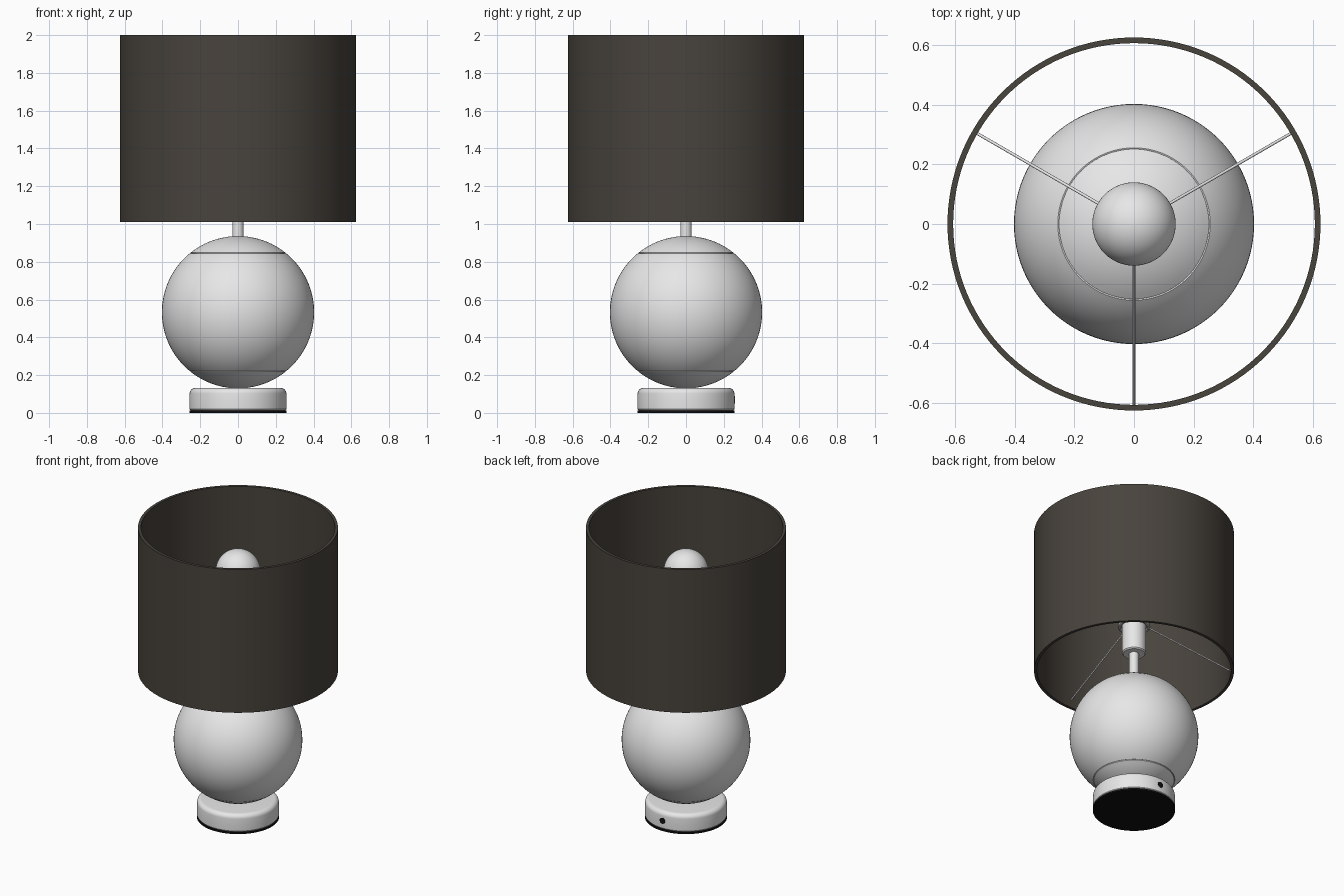
import bpy
import math
from mathutils import Vector

if "Cube" in bpy.data.objects:
    bpy.data.objects.remove(bpy.data.objects["Cube"])


def material(name, r, g, b):
    m = bpy.data.materials.new(name)
    m.use_nodes = True
    m.diffuse_color = (r, g, b, 1)
    m.node_tree.nodes["Principled BSDF"].inputs["Base Color"].default_value = (r, g, b, 1)
    return m


white = material("white", 0.8, 0.8, 0.8)
fabric = material("dark fabric", 0.065, 0.056, 0.046)
black = material("black", 0.005, 0.005, 0.005)


def smooth(ob, angle=30):
    bpy.ops.object.select_all(action="DESELECT")
    ob.select_set(True)
    bpy.context.view_layer.objects.active = ob
    bpy.ops.object.shade_smooth_by_angle(angle=math.radians(angle))


def finish(ob, name, mat):
    ob.name = name
    ob.data.materials.append(mat)
    smooth(ob)
    return ob


def lathe(name, profile, mat, steps=96, closed=False):
    """Revolve (radius, z) points, listed bottom to top on the outside."""
    n = len(profile)
    verts, faces = [], []
    for i in range(steps):
        a = 2 * math.pi * i / steps
        verts += [(r * math.cos(a), r * math.sin(a), z) for r, z in profile]
    for i in range(steps):
        k = (i + 1) % steps
        for j in range(n if closed else n - 1):
            q = (j + 1) % n
            faces.append((i * n + j, k * n + j, k * n + q, i * n + q))
    if not closed:
        faces.append([i * n for i in reversed(range(steps))])
        faces.append([i * n + n - 1 for i in range(steps)])
    mesh = bpy.data.meshes.new(name)
    mesh.from_pydata(verts, [], faces)
    ob = bpy.data.objects.new(name, mesh)
    bpy.context.collection.objects.link(ob)
    return finish(ob, name, mat)


def rod(name, start, end, radius, mat, sides=12):
    a, b = Vector(start), Vector(end)
    d = b - a
    bpy.ops.mesh.primitive_cylinder_add(vertices=sides, radius=radius, depth=d.length,
                                        location=(a + b) / 2,
                                        rotation=d.to_track_quat("Z", "Y").to_euler())
    return finish(bpy.context.object, name, mat)


def arc(radius, cx, cz, start, end, steps):
    angles = [math.radians(start + (end - start) * i / steps) for i in range(steps + 1)]
    return [(cx + radius * math.cos(t), cz + radius * math.sin(t)) for t in angles]


# Foot: black pad, rounded base and cable hole at the back
lathe("base_pad", [(0.258, 0), (0.258, 0.012)], black)
lathe("base", [(0.25, 0.011), (0.257, 0.02), (0.258, 0.06)]
      + arc(0.03, 0.226, 0.102, 0, 90, 8), white)
rod("cable_hole", (0, 0.25, 0.07), (0, 0.26, 0.07), 0.02, black, 20)

# Round body in three pieces with fine seams
R, C, SEAM = 0.403, 0.533, 51
ball = []
for lo, hi, steps in ((-89.5, -SEAM, 12), (-SEAM, SEAM, 36), (SEAM, 89.5, 12)):
    if ball:
        ball += arc(R - 0.005, 0, C, lo, lo, 1)[:1]
    inset = 0.4
    ball += arc(R, 0, C, lo + (inset if ball else 0), hi - (inset if hi < 80 else 0), steps)
lathe("round_body", ball, white)

# Stem, socket and bulb
lathe("stem", [(0.03, 0.92), (0.03, 1.14)], white, 32)
lathe("socket", [(0.068, 1.13), (0.075, 1.137), (0.075, 1.37), (0.068, 1.377)], white, 48)
lathe("bulb", [(0.062, 1.36), (0.062, 1.44), (0.068, 1.49), (0.085, 1.54), (0.106, 1.59)]
      + arc(0.14, 0, 1.70, -38, 89, 24), white, 64)

# Support ring and three sloping wires
bpy.ops.mesh.primitive_torus_add(major_radius=0.09, minor_radius=0.012, location=(0, 0, 1.33),
                                 major_segments=48, minor_segments=10)
finish(bpy.context.object, "support_ring", white)
for i, deg in enumerate((30, 150, 270)):
    x, y = math.cos(math.radians(deg)), math.sin(math.radians(deg))
    rod(f"support_wire_{i + 1}", (0.09 * x, 0.09 * y, 1.33), (0.612 * x, 0.612 * y, 1.07),
        0.005, white)

# Open drum shade with wall thickness
lathe("shade", [(0.607, 1.01), (0.626, 1.01), (0.626, 2), (0.607, 2)], fabric, 128, closed=True)
